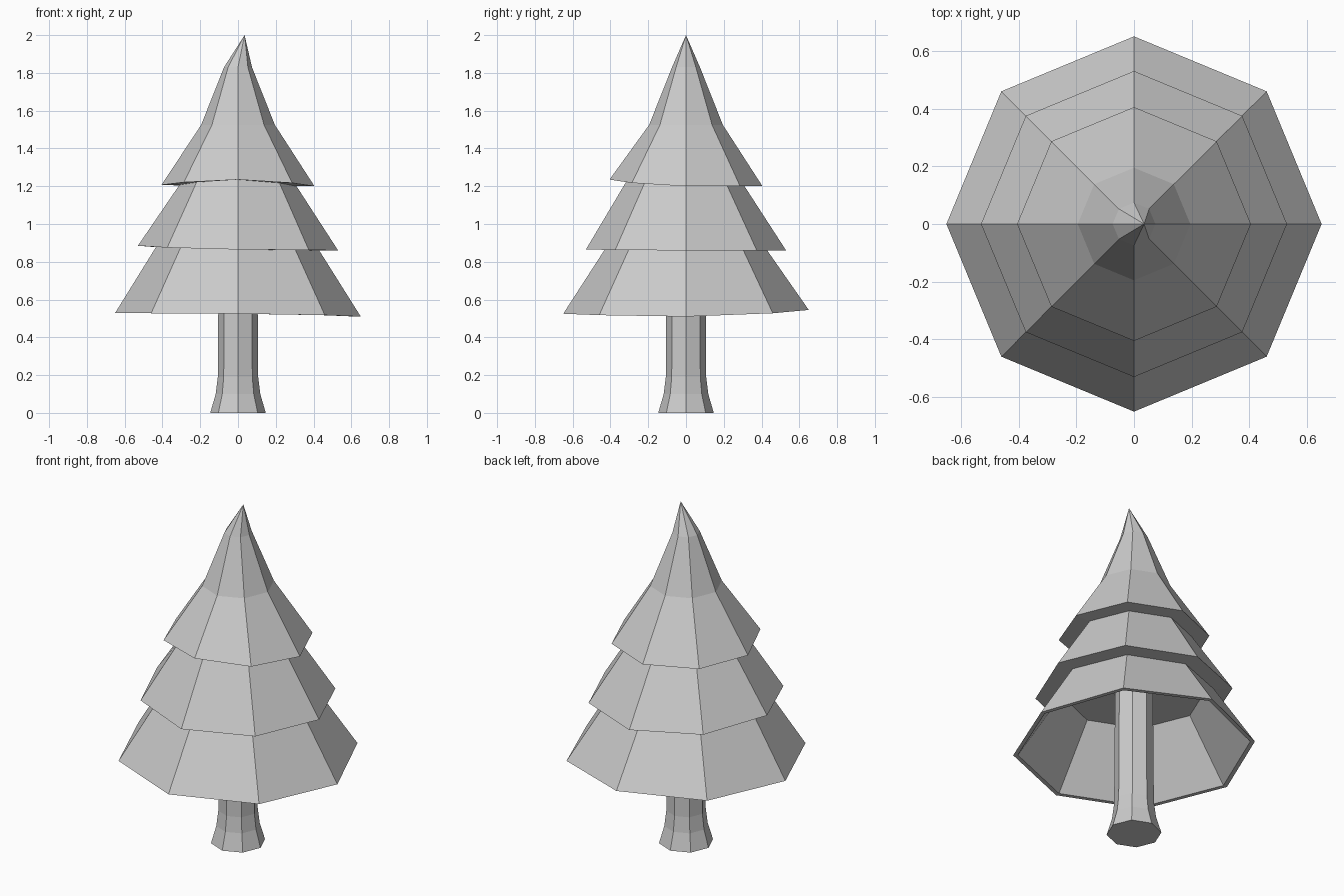
import bpy, bmesh
from math import cos, sin, pi

if "Cube" in bpy.data.objects:
    bpy.data.objects.remove(bpy.data.objects["Cube"])

SIDES = 8


def ring(bm, r, z):
    """Octagon ring; z is one height or four heights at +x, +y, -x, -y."""
    q = z if isinstance(z, tuple) else (z,) * 4
    zs = []
    for i in range(4):
        zs += [q[i], (q[i] + q[(i + 1) % 4]) / 2]
    return [bm.verts.new((r * cos(2 * pi * i / SIDES),
                          r * sin(2 * pi * i / SIDES), zs[i]))
            for i in range(SIDES)]


def loft(name, rings, tip=None):
    """Bridge a stack of rings, cap the first, cap or point the last."""
    bm = bmesh.new()
    loops = [ring(bm, r, z) for r, z in rings]
    for a, b in zip(loops, loops[1:]):
        for i in range(SIDES):
            j = (i + 1) % SIDES
            bm.faces.new((a[i], a[j], b[j], b[i]))
    bm.faces.new(loops[0][::-1])
    top = loops[-1]
    if tip:
        t = bm.verts.new(tip)
        for i in range(SIDES):
            bm.faces.new((top[i], top[(i + 1) % SIDES], t))
    else:
        bm.faces.new(top)
    bmesh.ops.recalc_face_normals(bm, faces=bm.faces)
    me = bpy.data.meshes.new(name)
    bm.to_mesh(me)
    bm.free()
    ob = bpy.data.objects.new(name, me)
    bpy.context.collection.objects.link(ob)
    return ob


# Trunk with flared foot
loft("trunk", [(0.147, 0), (0.118, 0.1), (0.107, 0.19), (0.102, 0.87)])

# Slightly uneven skirt rims of the three tiers
low = (0.51, 0.545, 0.53, 0.525)
mid = (0.86, 0.86, 0.885, 0.865)
high = (1.20, 1.20, 1.207, 1.235)

# Foliage: hollow lowest tier, then stepped skirts up to an off-centre tip
loft("foliage", [
    (0.39, 0.875), (0.625, low), (0.65, low),
    (0.43, mid), (0.53, mid),
    (0.31, high), (0.405, high),
    (0.195, 1.525), (0.074, 1.83),
], tip=(0.035, 0, 2.0))
